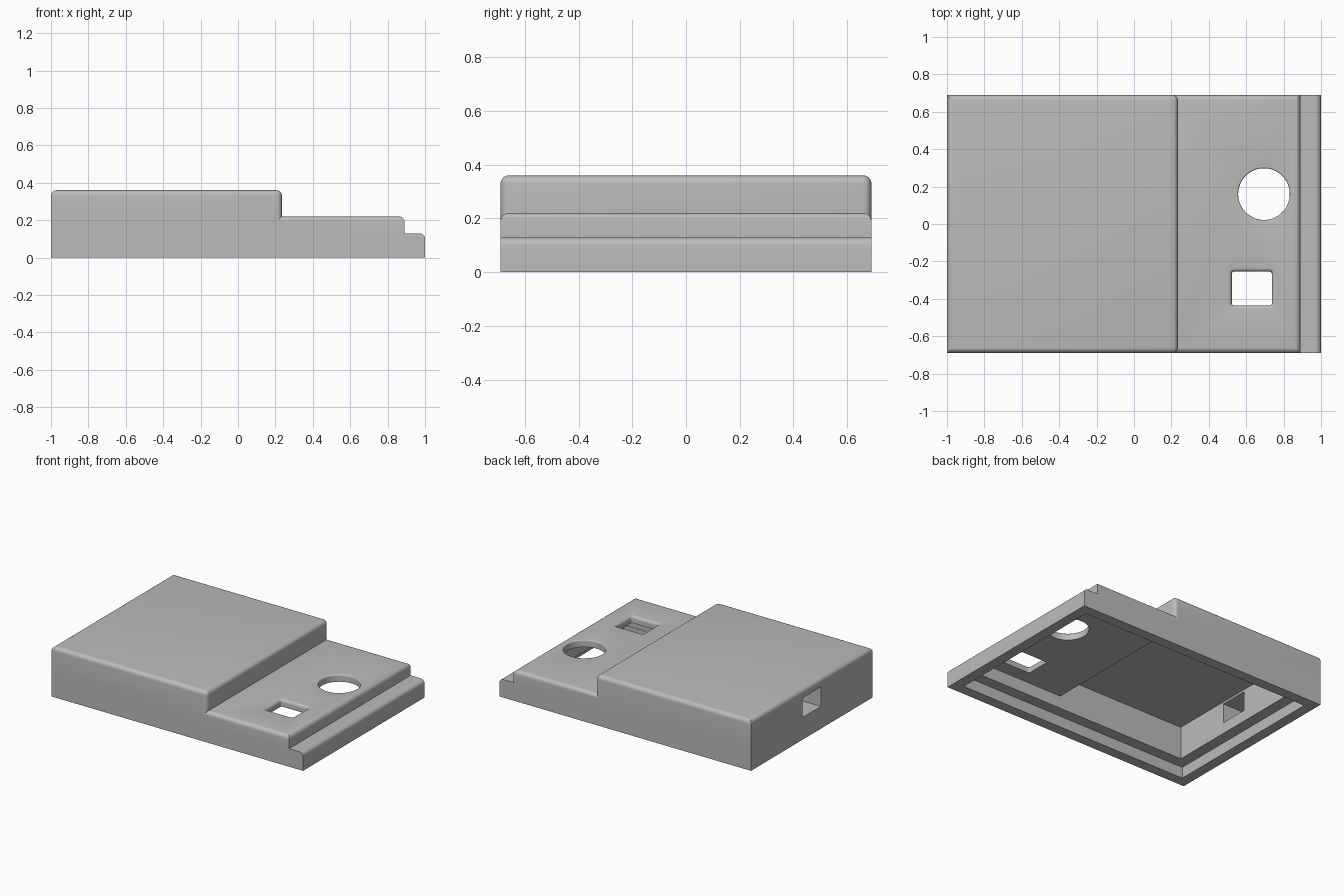
import bpy, bmesh, math

if "Cube" in bpy.data.objects:
    bpy.data.objects.remove(bpy.data.objects["Cube"], do_unlink=True)

HALF_Y = 0.69
FILLET = 0.03

grey = bpy.data.materials.new("light grey")
grey.use_nodes = True
grey.diffuse_color = (0.5, 0.5, 0.5, 1)
grey.node_tree.nodes["Principled BSDF"].inputs["Base Color"].default_value = (0.5, 0.5, 0.5, 1)


def finish(name, bm):
    bmesh.ops.recalc_face_normals(bm, faces=bm.faces)
    mesh = bpy.data.meshes.new(name)
    bm.to_mesh(mesh)
    bm.free()
    mesh.materials.append(grey)
    obj = bpy.data.objects.new(name, mesh)
    bpy.context.collection.objects.link(obj)
    return obj


def block(name, x, y, z, rounded=None):
    """Box between limits; rounded(midpoint) picks the edges to fillet."""
    bm = bmesh.new()
    bmesh.ops.create_cube(bm, size=1)
    for v in bm.verts:
        v.co = [lim[c > 0] for lim, c in zip((x, y, z), v.co)]
    if rounded:
        edges = [e for e in bm.edges if rounded((e.verts[0].co + e.verts[1].co) / 2)]
        bmesh.ops.bevel(bm, geom=edges, offset=FILLET, segments=6, profile=0.5,
                        affect='EDGES', clamp_overlap=True)
    return finish(name, bm)


def flared_cutter(name, cx, cy, hx, hy, corner, top, flare, steps=12):
    """Rounded-rectangle punch that widens smoothly up to the top surface."""
    bm = bmesh.new()
    levels = [(0.05, 0)]
    for i in range(7):
        a = math.pi / 2 * i / 6
        levels.append((top - flare + flare * math.sin(a), flare * (1 - math.cos(a))))
    levels.append((top + 0.1, flare))
    loops = []
    for z, grow in levels:
        loop = []
        for q, (sx, sy) in enumerate(((1, 1), (-1, 1), (-1, -1), (1, -1))):
            for k in range(steps):
                a = math.pi / 2 * (q + (k + 0.5) / steps)
                r = corner + grow
                loop.append(bm.verts.new((cx + sx * (hx - corner) + r * math.cos(a),
                                          cy + sy * (hy - corner) + r * math.sin(a), z)))
        loops.append(loop)
    n = len(loops[0])
    for low, high in zip(loops, loops[1:]):
        for i in range(n):
            j = (i + 1) % n
            bm.faces.new((low[i], low[j], high[j], high[i]))
    bm.faces.new(loops[0])
    bm.faces.new(loops[-1])
    return finish(name, bm)


def combine(target, other, operation):
    mod = target.modifiers.new(other.name, 'BOOLEAN')
    mod.operation = operation
    mod.solver = 'EXACT'
    mod.object = other
    bpy.context.view_layer.objects.active = target
    bpy.ops.object.modifier_apply(modifier=mod.name)
    bpy.data.objects.remove(other, do_unlink=True)


def wide(inset):
    return (inset - HALF_Y, HALF_Y - inset)


# Stepped outer body: front ledge, middle deck, raised deck
shell = block("enclosure_shell", (-1, 1), wide(0), (0, 0.13),
              lambda m: m.x > 0.9 and m.z > 0.1)
middle = block("middle_deck", (-1, 0.89), wide(0), (0.05, 0.22),
               lambda m: m.z > 0.2 and m.x > -0.9)
raised = block("raised_deck", (-1, 0.235), wide(0), (0.1, 0.36),
               lambda m: m.z > 0.35 or (m.x > 0.2 and abs(m.y) > 0.6))
combine(shell, middle, 'UNION')
combine(shell, raised, 'UNION')

# Underside: rebate for the base plate, then the stepped cavity
RIM, WALL = 0.075, 0.155
rebate = block("rebate_cutter", (RIM - 1, 1 - RIM), wide(RIM), (-0.1, 0.08))
low_cavity = block("low_cavity_cutter", (WALL - 1, 1 - WALL), wide(WALL), (-0.1, 0.17))
high_cavity = block("high_cavity_cutter", (WALL - 1, 0.175), wide(WALL), (-0.1, 0.315))
# Cable slot in the end wall
slot = block("slot_cutter", (-1.1, -0.8), (-0.105, 0.105), (0.16, 0.30))
# Round and rectangular openings in the middle deck
dial = flared_cutter("dial_cutter", 0.695, 0.16, 0.138, 0.138, 0.138, 0.22, 0.008)
window = flared_cutter("window_cutter", 0.63, -0.345, 0.107, 0.09, 0.012, 0.22, 0.02)
for cutter in (rebate, low_cavity, high_cavity, slot, dial, window):
    combine(shell, cutter, 'DIFFERENCE')

# Smooth the fillets, keep the hard edges
bpy.ops.object.select_all(action='DESELECT')
shell.select_set(True)
bpy.context.view_layer.objects.active = shell
bpy.ops.object.shade_smooth_by_angle(angle=math.radians(30))
